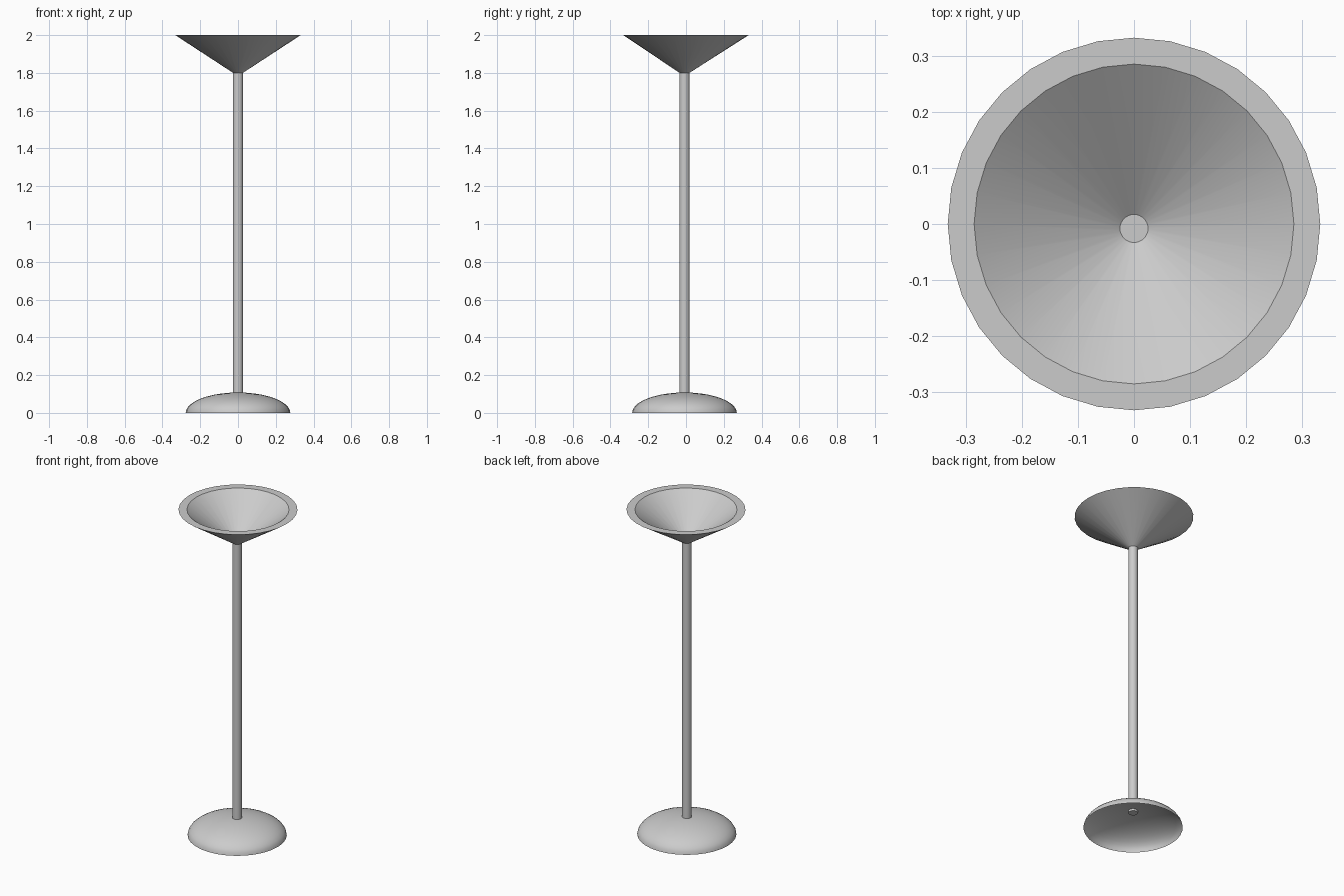
import bpy, bmesh, math

if "Cube" in bpy.data.objects:
    bpy.data.objects.remove(bpy.data.objects["Cube"])

SIDES = 32
AXIS_Y = -0.008  # stem and base sit slightly forward of the rim


def lathe(name, profile, cap_ends=False):
    """Spin (radius, z, y offset) points around z; radius 0 becomes a pole."""
    bm = bmesh.new()
    rings = []
    for r, z, oy in profile:
        if r == 0:
            rings.append([bm.verts.new((0, oy, z))])
        else:
            rings.append([bm.verts.new((r * math.cos(2 * math.pi * i / SIDES),
                                        oy + r * math.sin(2 * math.pi * i / SIDES), z))
                          for i in range(SIDES)])
    for a, b in zip(rings, rings[1:]):
        for i in range(SIDES):
            j = (i + 1) % SIDES
            if len(b) == 1:
                bm.faces.new((a[i], a[j], b[0]))
            else:
                bm.faces.new((a[i], a[j], b[j], b[i]))
    if cap_ends:
        bm.faces.new(rings[0][::-1])
        bm.faces.new(rings[-1])
    mesh = bpy.data.meshes.new(name)
    bm.to_mesh(mesh)
    bm.free()
    obj = bpy.data.objects.new(name, mesh)
    bpy.context.collection.objects.link(obj)
    bpy.ops.object.select_all(action='DESELECT')
    obj.select_set(True)
    bpy.context.view_layer.objects.active = obj
    bpy.ops.object.shade_smooth_by_angle(angle=math.radians(30))
    return obj


# Base: hollow squashed dome, open underneath
STEPS = 10
dome = [(0.277 * math.cos(t), 0.108 * math.sin(t), AXIS_Y)
        for t in (math.pi / 2 * k / STEPS for k in range(STEPS))]
lathe("base_dome", dome + [(0, 0.108, AXIS_Y)])

# Stem: closed cylinder
lathe("stem", [(0.027, 0.095, AXIS_Y), (0.027, 1.803, AXIS_Y)], cap_ends=True)

# Shade: outer cone, flat rim, and inner cone meeting the outer one at the neck
lathe("shade", [(0.026, 1.80, AXIS_Y), (0.332, 2.0, 0),
                (0.285, 2.0, 0), (0.025, 1.803, AXIS_Y)])
